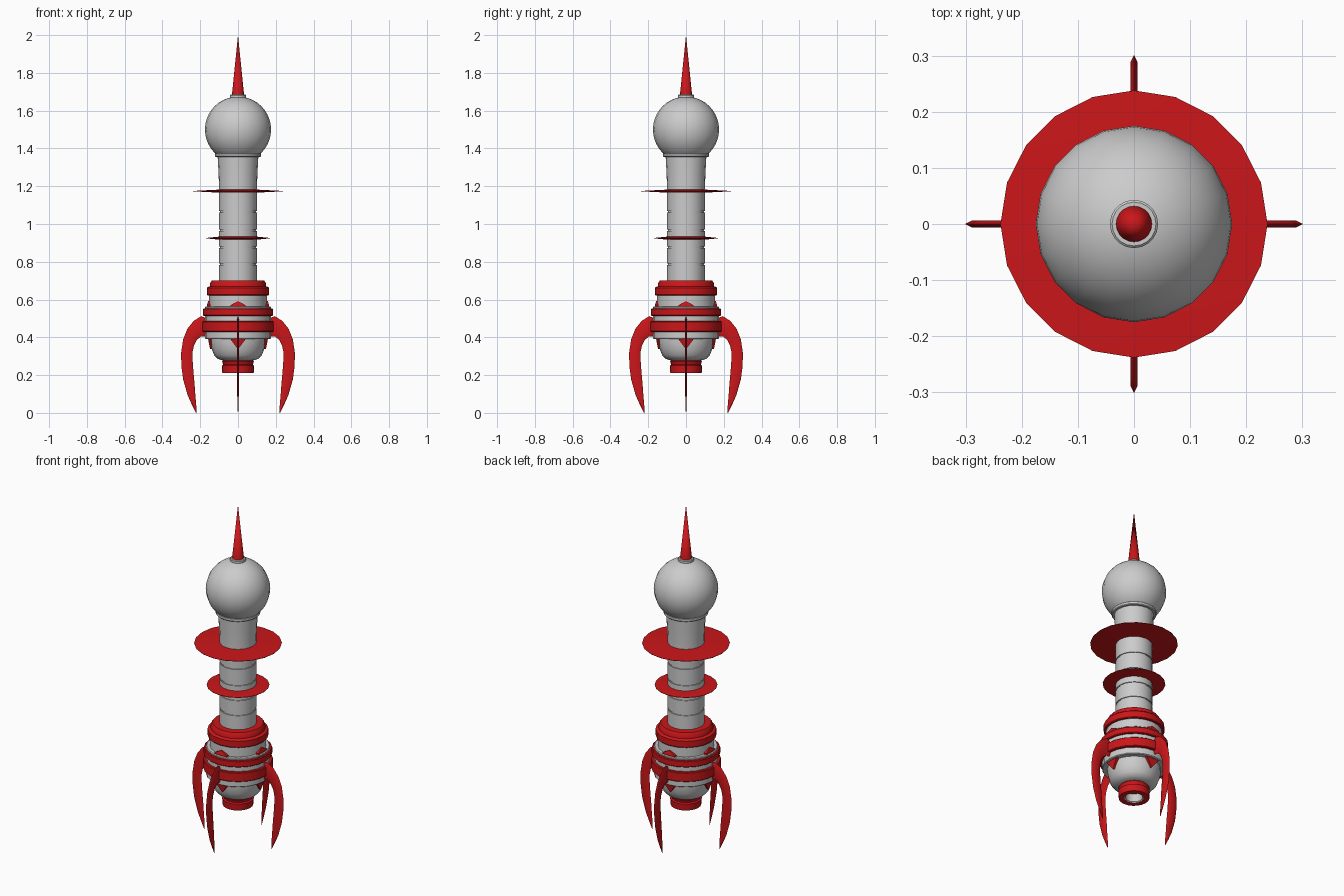
import bpy, bmesh
from math import sin, cos, pi, radians
from mathutils import Matrix, Vector

if "Cube" in bpy.data.objects:
    bpy.data.objects.remove(bpy.data.objects["Cube"])

SEG = 20
red = bpy.data.materials.new("red_paint")
red.diffuse_color = (0.6, 0.008, 0.01, 1)
red.use_nodes = True
red.node_tree.nodes["Principled BSDF"].inputs["Base Color"].default_value = red.diffuse_color


def finish(bm, name, mat=None, smooth=True):
    bmesh.ops.remove_doubles(bm, verts=bm.verts, dist=1e-5)
    bmesh.ops.recalc_face_normals(bm, faces=bm.faces)
    me = bpy.data.meshes.new(name)
    bm.to_mesh(me)
    bm.free()
    ob = bpy.data.objects.new(name, me)
    bpy.context.collection.objects.link(ob)
    if mat:
        me.materials.append(mat)
    if smooth:
        bpy.ops.object.select_all(action='DESELECT')
        ob.select_set(True)
        bpy.context.view_layer.objects.active = ob
        bpy.ops.object.shade_smooth_by_angle(angle=radians(30))
    return ob


def lathe(name, profile, mat=None, closed=False):
    """Revolve (radius, z) points round the z axis."""
    bm = bmesh.new()
    rings = [[bm.verts.new((r * cos(2 * pi * i / SEG), r * sin(2 * pi * i / SEG), z))
              for i in range(SEG)] if r > 0 else [bm.verts.new((0, 0, z))]
             for r, z in profile]
    pairs = list(zip(rings, rings[1:]))
    if closed:
        pairs.append((rings[-1], rings[0]))
    for a, b in pairs:
        for i in range(SEG):
            j = (i + 1) % SEG
            if len(a) == 1:
                bm.faces.new((a[0], b[i], b[j]))
            elif len(b) == 1:
                bm.faces.new((a[i], a[j], b[0]))
            else:
                bm.faces.new((a[i], a[j], b[j], b[i]))
    return finish(bm, name, mat)


def band(name, r, z0, z1, mat=None, c=0.004):
    """Solid drum with a small chamfer."""
    return lathe(name, [(0, z0), (r - c, z0), (r, z0 + c), (r, z1 - c), (r - c, z1), (0, z1)], mat)


# Nose spike, collar and globe
lathe("nose_spike", [(0, 1.675), (0.033, 1.675), (0.0, 2.0)], red)
band("spike_collar", 0.043, 1.655, 1.685)
lathe("globe", [(0.175 * sin(pi * k / 20) if 0 < k < 20 else 0,
                 1.5 - 0.175 * cos(pi * k / 20)) for k in range(21)])
band("neck_ring", 0.122, 1.355, 1.375)

# Tube with thin panel grooves
tube = [(0, 0.68), (0.1, 0.68)]
for z in (0.788, 0.878, 0.967, 1.065):
    tube += [(0.1, z - 0.004), (0.095, z - 0.004), (0.095, z + 0.004), (0.1, z + 0.004)]
tube += [(0.1, 1.18), (0.103, 1.27), (0.108, 1.36), (0, 1.36)]
lathe("tube", tube)

# Thin lens-like discs
for name, r, z in (("upper_disc", 0.238, 1.174), ("lower_disc", 0.17, 0.925)):
    lathe(name, [(0, z - 0.008), (0.1, z - 0.008), (r, z - 0.001),
                 (r, z + 0.001), (0.1, z + 0.008), (0, z + 0.008)], red)

# Shoulder, drum and bands
lathe("shoulder", [(0, 0.622), (0.162, 0.622), (0.165, 0.626), (0.165, 0.662), (0.16, 0.667),
                   (0.149, 0.67), (0.147, 0.688), (0.138, 0.701), (0, 0.701)], red)
band("drum", 0.153, 0.54, 0.625)
band("drum_core", 0.174, 0.39, 0.563)
band("upper_band", 0.186, 0.514, 0.553, red)
band("lower_band", 0.19, 0.429, 0.486, red)

# Rounded lower bowl and hollow nozzle
lathe("bowl", [(0, 0.4), (0.146, 0.4), (0.145, 0.37), (0.138, 0.335), (0.126, 0.305),
               (0.11, 0.287), (0.09, 0.28), (0.076, 0.277), (0.072, 0.262), (0, 0.262)])
lathe("nozzle_neck", [(0.078, 0.285), (0.074, 0.25), (0.05, 0.25), (0.05, 0.285)], None, True)
lathe("nozzle_ring", [(0.078, 0.278), (0.084, 0.272), (0.078, 0.255), (0.086, 0.25), (0.083, 0.21),
                      (0.053, 0.21), (0.053, 0.278)], red, True)
lathe("nozzle_lining", [(0.053, 0.211), (0.047, 0.215), (0.045, 0.262), (0.053, 0.262)], None, True)

# Curved legs: (outer r, outer z, inner r, inner z, half thickness)
LEG = [(0.165, 0.500, 0.165, 0.405, 0.006), (0.195, 0.512, 0.195, 0.405, 0.006),
       (0.235, 0.487, 0.217, 0.388, 0.006), (0.268, 0.445, 0.233, 0.358, 0.006),
       (0.290, 0.390, 0.240, 0.325, 0.006), (0.301, 0.320, 0.240, 0.275, 0.006),
       (0.300, 0.250, 0.236, 0.220, 0.006), (0.290, 0.175, 0.230, 0.155, 0.005),
       (0.267, 0.095, 0.225, 0.085, 0.004), (0.245, 0.045, 0.221, 0.040, 0.003),
       (0.224, 0.002, 0.221, 0.0, 0.001)]
# Hexagonal plates tucked behind the bands: (half width, z, r)
PLATE = [(0, 0.592, 0.158), (0.04, 0.57, 0.165), (0.04, 0.39, 0.158), (0, 0.337, 0.148),
         (-0.04, 0.39, 0.158), (-0.04, 0.57, 0.165)]

for k, side in enumerate(("right", "back", "left", "front")):
    turn = Matrix.Rotation(k * pi / 2, 4, 'Z')
    bm = bmesh.new()
    loops = []
    for ro, zo, ri, zi, t in LEG:
        o, n = Vector((ro, 0, zo)), Vector((ri, 0, zi))
        loops.append([bm.verts.new(o.lerp(n, f) + Vector((0, s * t, 0)))
                      for f, s in ((0, 0), (0.2, 1), (0.8, 1), (1, 0), (0.8, -1), (0.2, -1))])
    for a, b in zip(loops, loops[1:]):
        for i in range(6):
            j = (i + 1) % 6
            bm.faces.new((a[i], a[j], b[j], b[i]))
    bm.faces.new(loops[0])
    bm.faces.new(loops[-1])
    bm.transform(turn)
    finish(bm, side + "_leg", red)

    # pointed plate
    bm = bmesh.new()
    outer = [bm.verts.new((r, w, z)) for w, z, r in PLATE]
    inner = [bm.verts.new((r - 0.03, w, z)) for w, z, r in PLATE]
    for i in range(6):
        j = (i + 1) % 6
        bm.faces.new((outer[i], outer[j], inner[j], inner[i]))
    for ring in (outer, inner):
        bm.faces.new((ring[1], ring[2], ring[4], ring[5]))
        bm.faces.new((ring[0], ring[1], ring[5]))
        bm.faces.new((ring[2], ring[3], ring[4]))
    bm.transform(turn)
    finish(bm, side + "_plate", red, smooth=False)
